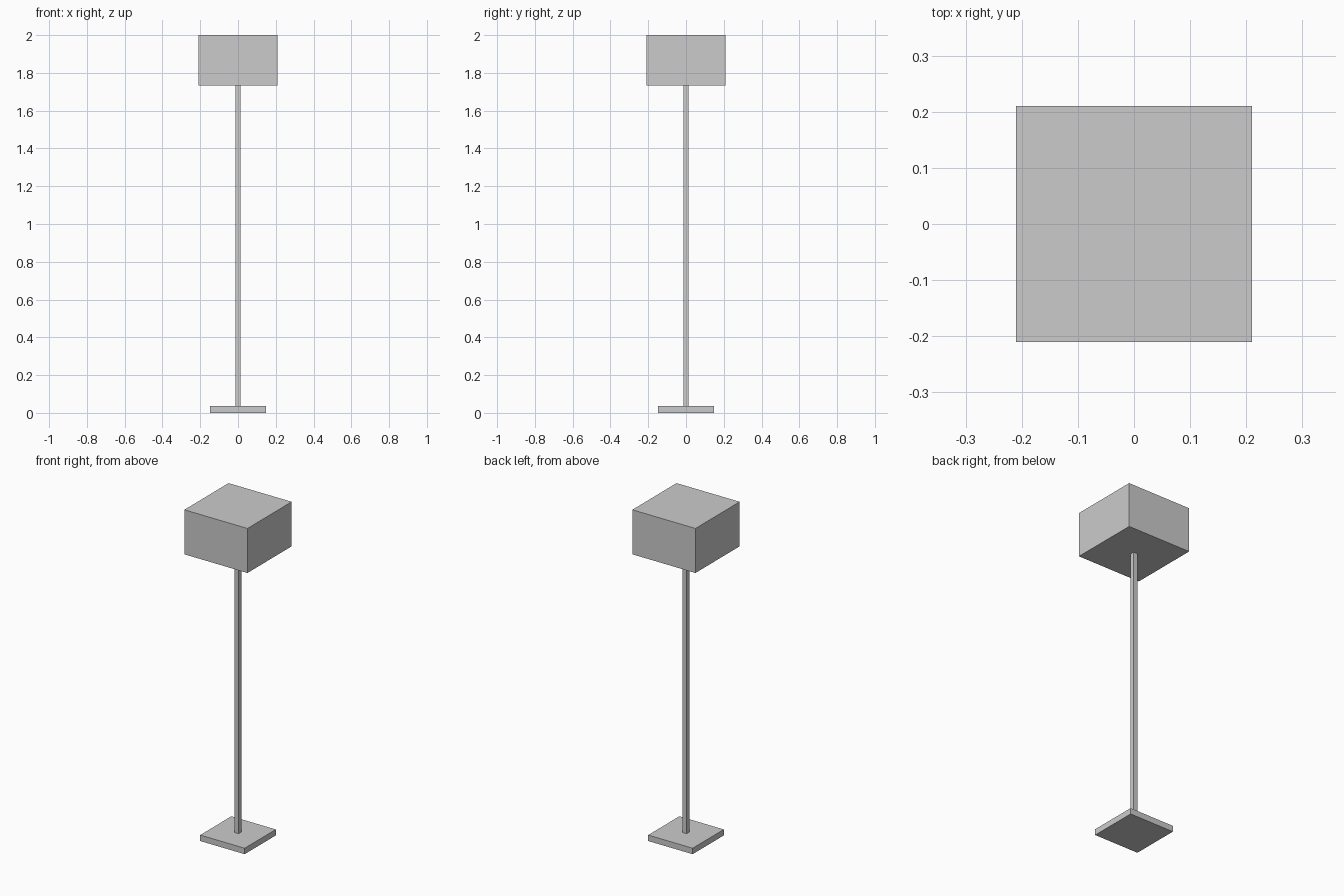
import bpy

cube = bpy.data.objects.get("Cube")
if cube:
    bpy.data.objects.remove(cube, do_unlink=True)

# Single flat grey
grey = bpy.data.materials.new("light_grey")
grey.use_nodes = True
colour = (0.6, 0.6, 0.6, 1.0)
grey.diffuse_color = colour
grey.node_tree.nodes["Principled BSDF"].inputs["Base Color"].default_value = colour


def square_block(name, width, bottom, top):
    """Square box centred on the z axis, between two heights."""
    bpy.ops.mesh.primitive_cube_add(size=1, location=(0, 0, (bottom + top) / 2))
    block = bpy.context.object
    block.name = name
    block.scale = (width, width, top - bottom)
    bpy.ops.object.transform_apply(location=False, rotation=False, scale=True)
    block.data.materials.append(grey)
    return block


# Floor lamp: flat foot, thin square pole, closed box shade
square_block("base", 0.296, 0.0, 0.036)
square_block("pole", 0.027, 0.036, 1.732)
square_block("lamp_shade", 0.42, 1.732, 2.0)
